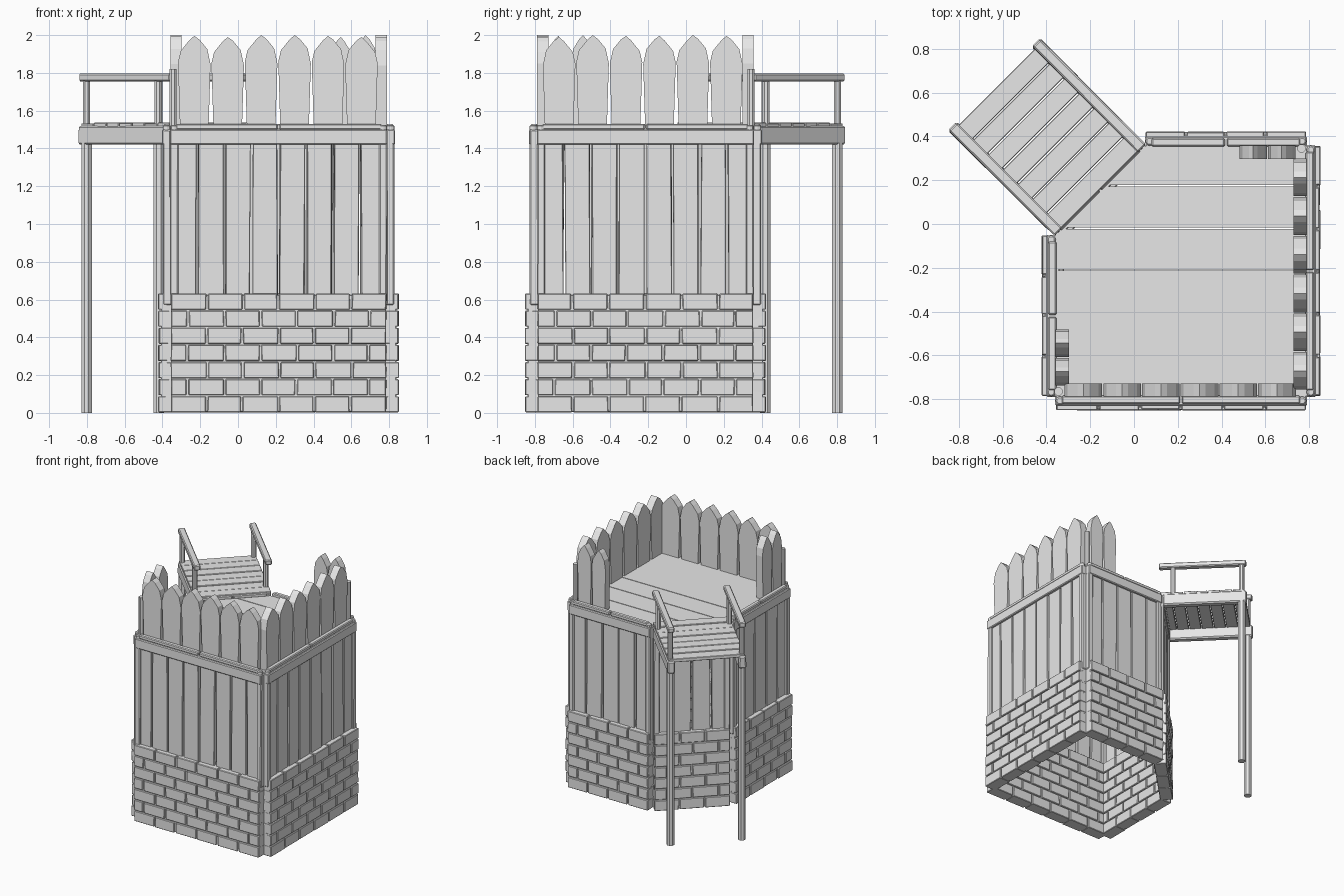
import bpy, bmesh, math, random
from mathutils import Matrix, Vector

random.seed(4)
if "Cube" in bpy.data.objects:
    bpy.data.objects.remove(bpy.data.objects["Cube"], do_unlink=True)

GREY = (0.8, 0.8, 0.8, 1)
mat = bpy.data.materials.new("plain_grey")
mat.use_nodes = True
mat.diffuse_color = GREY
mat.node_tree.nodes["Principled BSDF"].inputs["Base Color"].default_value = GREY


def jit(a):
    return random.uniform(-a, a)


def finish(bm, name, bevel=0):
    bmesh.ops.recalc_face_normals(bm, faces=bm.faces[:])
    me = bpy.data.meshes.new(name)
    bm.to_mesh(me)
    bm.free()
    me.materials.append(mat)
    ob = bpy.data.objects.new(name, me)
    bpy.context.collection.objects.link(ob)
    if bevel:
        mod = ob.modifiers.new("worn_edges", "BEVEL")
        mod.width = bevel
        mod.segments = 1
    return ob


def box(bm, M, s, d, z, wob=0):
    """Box between (low, high) pairs along the wall, outward and up."""
    size = [b - a for a, b in (s, d, z)]
    mid = [(a + b) / 2 for a, b in (s, d, z)]
    verts = bmesh.ops.create_cube(bm, size=1)["verts"]
    for v in verts:
        p = Vector([c * k + m for c, k, m in zip(v.co, size, mid)])
        p.x += jit(wob)
        v.co = M @ p


def prism(bm, M, pts, offset):
    """Extrude a closed outline by an offset, all in local space."""
    a = [bm.verts.new(M @ Vector(p)) for p in pts]
    b = [bm.verts.new(M @ (Vector(p) + Vector(offset))) for p in pts]
    bm.faces.new(a)
    bm.faces.new(b[::-1])
    for i in range(len(a)):
        j = (i + 1) % len(a)
        bm.faces.new((a[i], b[i], b[j], a[j]))


def pole(bm, M, s, d, z0, z1, r, sides=8):
    ring = [(s + r * math.cos(math.tau * (k + .5) / sides),
             d + r * math.sin(math.tau * (k + .5) / sides), z0) for k in range(sides)]
    prism(bm, M, ring, (0, 0, z1 - z0))


# Footprint of the tower, counter-clockwise, with one cut corner
CORNERS = [(-.36, -.79), (.79, -.79), (.79, .36), (.05, .36), (-.36, -.05)]
NAMES = ["front", "left", "back", "gate", "right"]
ROWS, STONE_TOP = 7, 0.635


def frame(i):
    """Local axes: x along the wall, y outward, z up."""
    p = Vector((*CORNERS[i], 0))
    q = Vector((*CORNERS[(i + 1) % 5], 0))
    t = (q - p).normalized()
    o = Vector((t.y, -t.x, 0))
    M = Matrix((t, o, Vector((0, 0, 1)))).transposed().to_4x4()
    return Matrix.Translation(p) @ M, (q - p).length


def stone_wall(M, L, name):
    bm = bmesh.new()
    box(bm, M, (.006, L - .006), (-.03, .048), (.005, STONE_TOP - .01))
    n, h = round(L / .19), STONE_TOP / ROWS
    w = L / n
    for r in range(ROWS):
        cuts = [w * k for k in range(n + 1)]
        if r % 2:
            cuts = [0] + [w * (k + .5) for k in range(n)] + [L]
        cuts = [c + jit(.006) if 0 < c < L - .001 else c for c in cuts]
        for a, b in zip(cuts, cuts[1:]):
            out = .06 + jit(.003)
            box(bm, M, (a + .005, b - .005), (-.04, out), (r * h + .003, r * h + h - .003), .002)
    finish(bm, name + "_stone_base", .004)


def plank_wall(M, L, name):
    bm = bmesh.new()
    n = round(L / .144)
    w = L / n
    for k in range(n):
        box(bm, M, (k * w + .006, k * w + w - .006), (-.01, .022 + jit(.004)),
            (.6, 1.45), .004)
    finish(bm, name + "_wall_planks", .003)

    # Corner posts and the top beam that ties them
    bm = bmesh.new()
    for s in (.022, L - .022):
        box(bm, M, (s - .022, s + .022), (-.012, .038), (.57, 1.5), .002)
        pole(bm, M, s, .018, 1.49, 1.525, .022)
    finish(bm, name + "_corner_posts", .007)
    bm = bmesh.new()
    box(bm, M, (0, L), (-.02, .042), (1.42, 1.5))
    box(bm, M, (.03, L / 2 - .004), (-.005, .032), (1.5, 1.53))
    box(bm, M, (L / 2 + .004, L - .03), (-.005, .032), (1.5, 1.53))
    finish(bm, name + "_top_beam", .006)


# Pointed head of a picket: (fraction of width, height)
HEAD = [(.5, 1.86), (.42, 1.92), (.16, 1.975), (0, 2), (-.16, 1.98), (-.4, 1.93), (-.5, 1.85)]


def pickets(M, start, count, pitch, name):
    bm = bmesh.new()
    for k in range(count):
        mid, w = start + pitch * (k + .5), pitch - .005
        side = random.choice((-1, 1))
        drop = random.choice((0, .004, .01))
        outline = [(-.43, 1.46), (.43, 1.46)] + HEAD
        pts = [(mid + side * f * w, -.062, z - (drop if z > 1.8 else 0)) for f, z in outline]
        prism(bm, M, pts, (0, .06, 0))
    finish(bm, name + "_pickets")


# (start, count, spacing) of the palisade on each wall
PALISADE = {"front": (.04, 6, .177), "left": (.03, 6, .177),
            "back": (.05, 2, .13), "right": (.43, 2, .13)}

for i, name in enumerate(NAMES):
    M, L = frame(i)
    stone_wall(M, L, name)
    plank_wall(M, L, name)
    if name in PALISADE:
        pickets(M, *PALISADE[name], name)

# Slim stakes where the short palisades meet the long ones
bm = bmesh.new()
M, L = frame(2)
pole(bm, M, .025, -.015, 1.48, 1.82, .02)
M, L = frame(4)
pole(bm, M, L - .025, -.015, 1.48, 1.82, .02)
finish(bm, "corner_stakes")


# Platform boards, clipped by the cut corner
def left_edge(y):
    return max(-.36, y - .31)


bm = bmesh.new()
seams = [-.79, -.21, -.02, .175, .36]
for y0, y1 in zip(seams, seams[1:]):
    y0, y1 = y0 + .003, y1 - .003
    pts = [(left_edge(y0), y0), (.79, y0), (.79, y1), (left_edge(y1), y1)]
    if y0 < -.05 < y1:
        pts.append((-.36, -.05))
    prism(bm, Matrix(), [(x, y, 1.45) for x, y in pts], (0, 0, .055))
finish(bm, "platform_floor")

# Landing in front of the cut corner, sharing that wall's axes
M, L = frame(3)
bm = bmesh.new()
boards, reach = 7, .67
for k in range(boards):
    a = reach * k / boards
    box(bm, M, (.0, L), (a + .003, a + reach / boards - .003), (1.505, 1.535 + jit(.003)))
finish(bm, "landing_boards", .003)

beams, legs, posts, rails = (bmesh.new() for _ in range(4))
for s in (.02, L - .02):
    box(beams, M, (s - .028, s + .028), (.03, .685), (1.42, 1.52), .003)
    pole(legs, M, s, .645, 0, 1.45, .03)
    for d in (.11, .645):
        pole(posts, M, s, d, 1.5, 1.76, .021)
    box(rails, M, (s - .025, s + .025), (.0, .68), (1.755, 1.797), .002)
finish(beams, "landing_side_beams", .01)
finish(legs, "landing_legs")
finish(posts, "railing_posts")
finish(rails, "hand_rails", .007)
